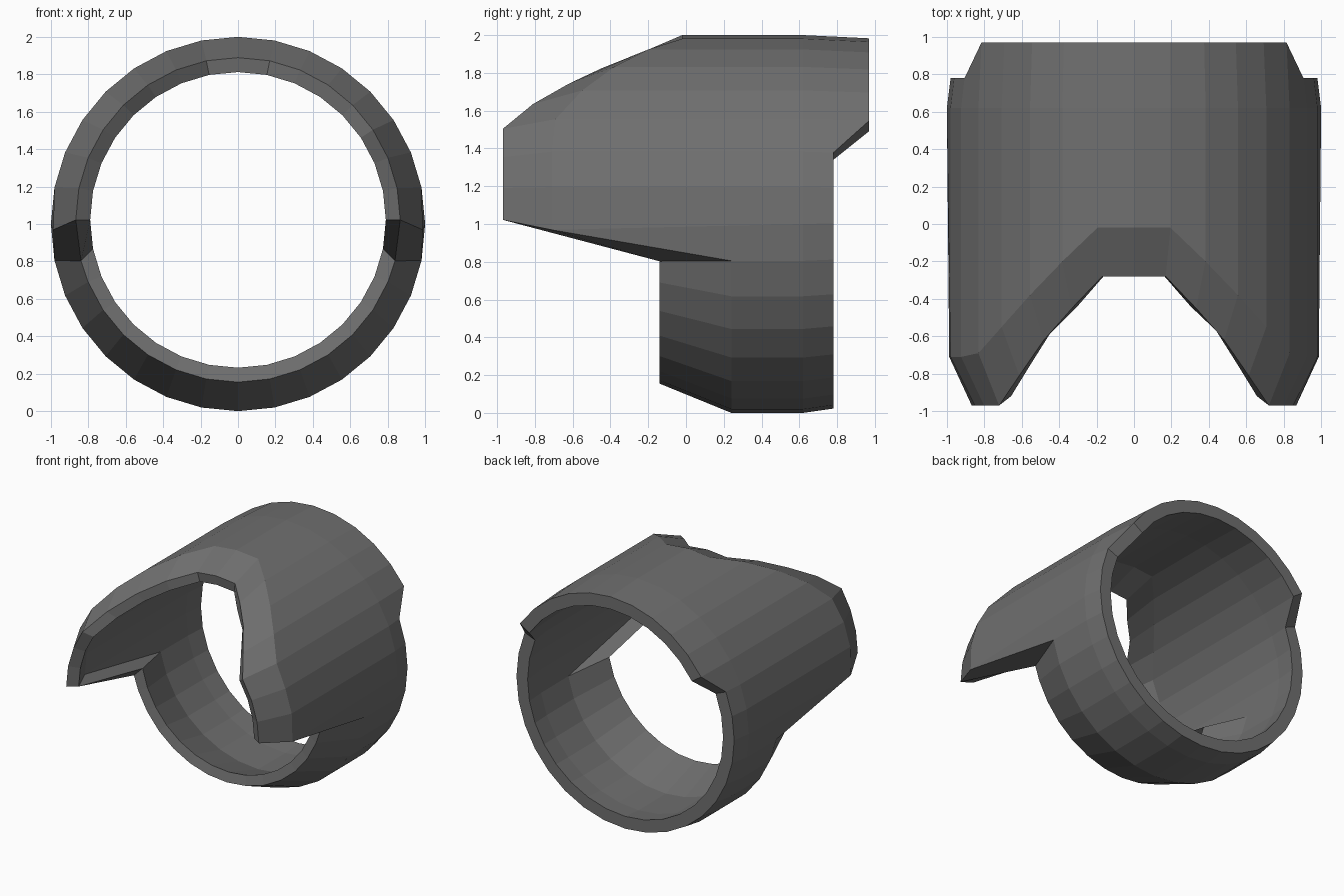
import bpy, bmesh, math

if "Cube" in bpy.data.objects:
    bpy.data.objects.remove(bpy.data.objects["Cube"])

SIDES = 32
HALF = SIDES // 2

# Front edge per step away from the top: bevel start and leading tip
shoulder = [-.02, -.02, -.20, -.38, -.55, -.69] + [-.71] * 3
tip = [-.28, -.28, -.45, -.62, -.81] + [-.97] * 4
# Lower half of the ring is set back
shoulder += [.24] * (HALF + 1 - len(shoulder))
tip += [-.14] * (HALF + 1 - len(tip))
# Rear edge: long upper lip, shorter lower part
rear = [.97 if i <= 5 else .78 for i in range(HALF + 1)]


def section(i):
    """Closed wall section (radius, y, centre height, extra degrees) at step i from the top."""
    lip = .01 if i < 3 else .05 if i < 9 else .02
    return [(.988 if i == 8 else 1.0, shoulder[i], 1.0, 1.8 if i == 8 else 0),
            (.867, tip[i], 1.022, 3.4 if i == 9 else 0),
            (.79, tip[i] + lip, 1.022, 0),
            # the inside follows the outer bevels at an even thickness
            (.895, shoulder[i] + .02, 1.005, 0),
            (.895, .61, 1.003, 0),
            (.88, rear[i], 1.003, 0),
            (.98, rear[i], 1.003, 0),
            (1.0, .62, 1.0, 0)]


# Cuff: sections swept around the y axis
bm = bmesh.new()
loops = []
for k in range(SIDES):
    i = min(k, SIDES - k)
    side = 1 if k <= HALF else -1
    loop = []
    for r, y, cz, extra in section(i):
        a = math.radians(i * 360 / SIDES + extra)
        loop.append(bm.verts.new((side * r * math.sin(a), y, cz + r * math.cos(a))))
    loops.append(loop)
for k in range(SIDES):
    p, q = loops[k], loops[(k + 1) % SIDES]
    for j in range(len(p)):
        n = (j + 1) % len(p)
        bm.faces.new((p[j], p[n], q[n], q[j]))
bmesh.ops.recalc_face_normals(bm, faces=bm.faces)
mesh = bpy.data.meshes.new("cuff_ring")
bm.to_mesh(mesh)
bm.free()
ring = bpy.data.objects.new("cuff_ring", mesh)
bpy.context.collection.objects.link(ring)

# Dark grey finish
mat = bpy.data.materials.new("dark_grey")
mat.diffuse_color = (.16, .16, .16, 1)
mat.use_nodes = True
mat.node_tree.nodes["Principled BSDF"].inputs["Base Color"].default_value = mat.diffuse_color
mesh.materials.append(mat)
